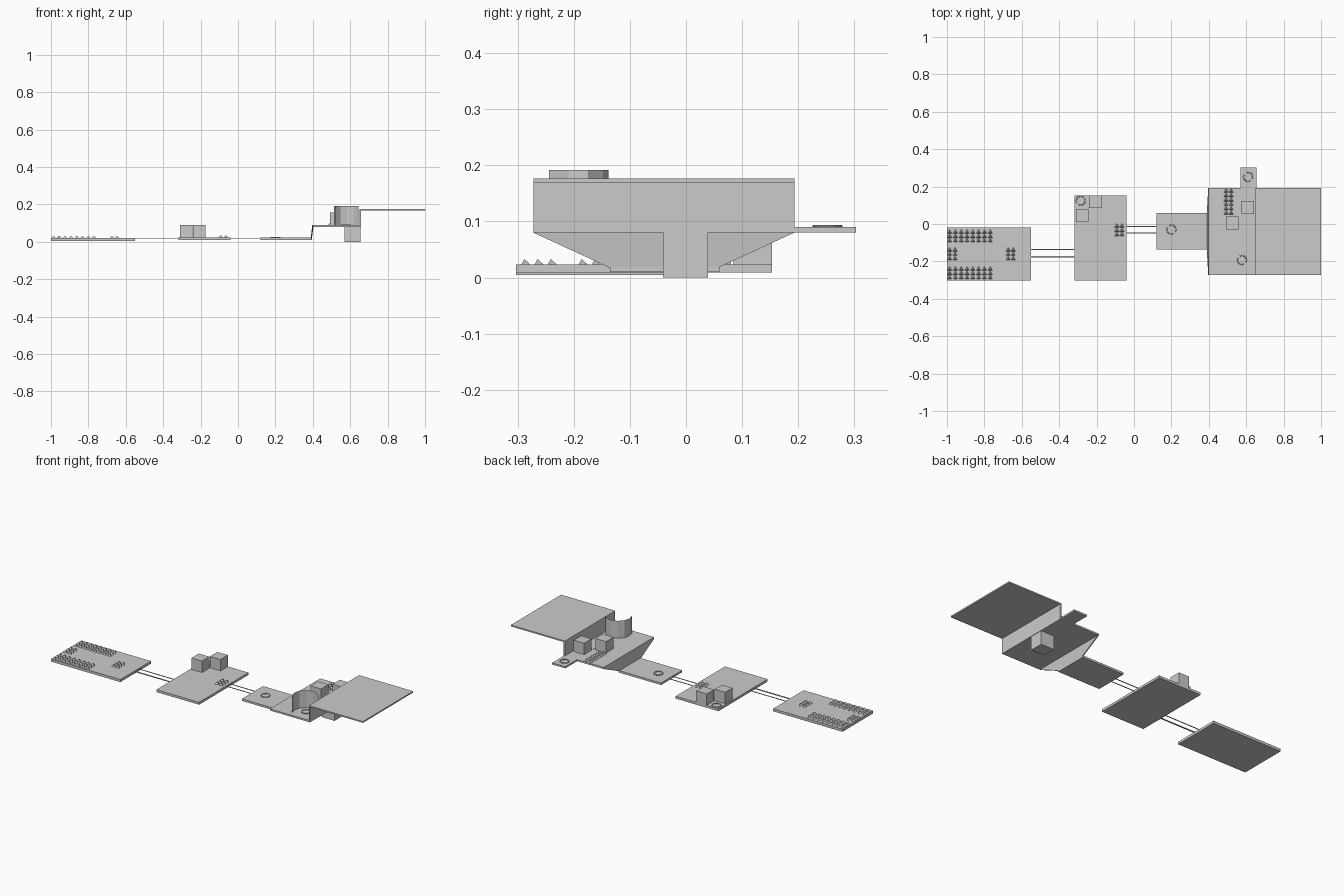
import bpy, bmesh, math

if "Cube" in bpy.data.objects:
    bpy.data.objects.remove(bpy.data.objects["Cube"])


def mesh_object(name, bm):
    bmesh.ops.recalc_face_normals(bm, faces=bm.faces)
    me = bpy.data.meshes.new(name)
    bm.to_mesh(me)
    bm.free()
    ob = bpy.data.objects.new(name, me)
    bpy.context.collection.objects.link(ob)
    return ob


def box(name, x0, x1, y0, y1, z0, z1):
    bm = bmesh.new()
    bmesh.ops.create_cube(bm, size=1)
    for v in bm.verts:
        v.co = (x1 if v.co.x > 0 else x0,
                y1 if v.co.y > 0 else y0,
                z1 if v.co.z > 0 else z0)
    return mesh_object(name, bm)


def spikes(name, x, y, z, cols, rows, dx=0.027, dy=0.0235):
    # three-sided spikes in a grid, starting at the lower left one
    bm = bmesh.new()
    r, h = 0.0145, 0.013
    for i in range(cols):
        for j in range(rows):
            cx, cy = x + i * dx, y + j * dy
            base = [bm.verts.new((cx + r * math.cos(a), cy + r * math.sin(a), z))
                    for a in (math.radians(90 + 120 * k) for k in range(3))]
            tip = bm.verts.new((cx, cy, z + h))
            bm.faces.new(base[::-1])
            for k in range(3):
                bm.faces.new((base[k], base[(k + 1) % 3], tip))
    return mesh_object(name, bm)


def ring(name, x, y, z):
    bpy.ops.mesh.primitive_torus_add(major_segments=12, minor_segments=6,
                                     major_radius=0.0245, minor_radius=0.0025,
                                     location=(x, y, z + 0.0015))
    bpy.context.object.name = name


# floor slabs
box("spike_room_floor", -1, -0.55, -0.303, -0.02, 0.005, 0.02)
box("crate_room_floor", -0.317, -0.04, -0.303, 0.153, 0.009, 0.023)
box("landing_floor", 0.12, 0.395, -0.135, 0.06, 0.01, 0.022)

# thin bridge rails between the slabs
for i, (x0, x1, y, w) in enumerate([(-0.55, -0.317, -0.137, 0.004),
                                    (-0.55, -0.317, -0.174, 0.008),
                                    (-0.04, 0.12, -0.013, 0.004),
                                    (-0.04, 0.12, -0.048, 0.004)]):
    box(f"bridge_rail_{i}", x0, x1, y - w / 2, y + w / 2, 0.018, 0.021)

# raised platform, step wall and upper deck
box("platform", 0.4, 0.655, -0.272, 0.193, 0.08, 0.09)
box("step_wall", 0.649, 0.657, -0.272, 0.193, 0.08, 0.17)
box("upper_deck", 0.649, 1, -0.272, 0.193, 0.169, 0.177)
box("side_ledge", 0.57, 0.655, 0.193, 0.303, 0.08, 0.09)
box("hanging_block", 0.57, 0.655, -0.041, 0.039, 0, 0.091)

# flared wall up to the platform
bm = bmesh.new()
wall = [bm.verts.new(c) for c in ((0.389, -0.137, 0.018), (0.389, 0.058, 0.018),
                                  (0.397, 0.193, 0.08), (0.397, 0.193, 0.09),
                                  (0.397, -0.272, 0.09), (0.397, -0.272, 0.08))]
face = bm.faces.new(wall)
new = bmesh.ops.extrude_face_region(bm, geom=[face])["geom"]
for v in new:
    if isinstance(v, bmesh.types.BMVert):
        v.co.x += 0.006
mesh_object("flared_wall", bm)

# crates
for i, (x, y, z) in enumerate([(-0.276, 0.046, 0.023), (-0.207, 0.119, 0.023),
                               (0.525, 0.005, 0.09), (0.608, 0.088, 0.09)]):
    box(f"crate_{i}", x - 0.034, x + 0.034, y - 0.034, y + 0.034, z, z + 0.067)

# open half-round screen
bm = bmesh.new()
rows = []
for k in range(7):
    a = math.radians(30 + 30 * k)
    x, y = 0.583 + 0.071 * math.cos(a), -0.209 + 0.071 * math.sin(a)
    rows.append((bm.verts.new((x, y, 0.09)), bm.verts.new((x, y, 0.192))))
for a, b in zip(rows, rows[1:]):
    bm.faces.new((a[0], a[1], b[1], b[0]))
mesh_object("round_screen", bm)

# spike groups
spikes("spikes_back", -0.986, -0.09, 0.02, 8, 3, dx=0.031)
spikes("spikes_front", -0.986, -0.288, 0.02, 8, 3, dx=0.031)
spikes("spikes_left", -0.986, -0.186, 0.02, 2, 3, dx=0.029)
spikes("spikes_gate", -0.673, -0.186, 0.02, 2, 3)
spikes("spikes_crate_room", -0.092, -0.058, 0.023, 2, 3)
spikes("spikes_platform", 0.492, 0.058, 0.09, 2, 6)

# marker rings
ring("ring_crate_room", -0.285, 0.125, 0.023)
ring("ring_landing", 0.2, -0.03, 0.022)
ring("ring_platform", 0.577, -0.193, 0.09)
ring("ring_ledge", 0.61, 0.252, 0.09)
